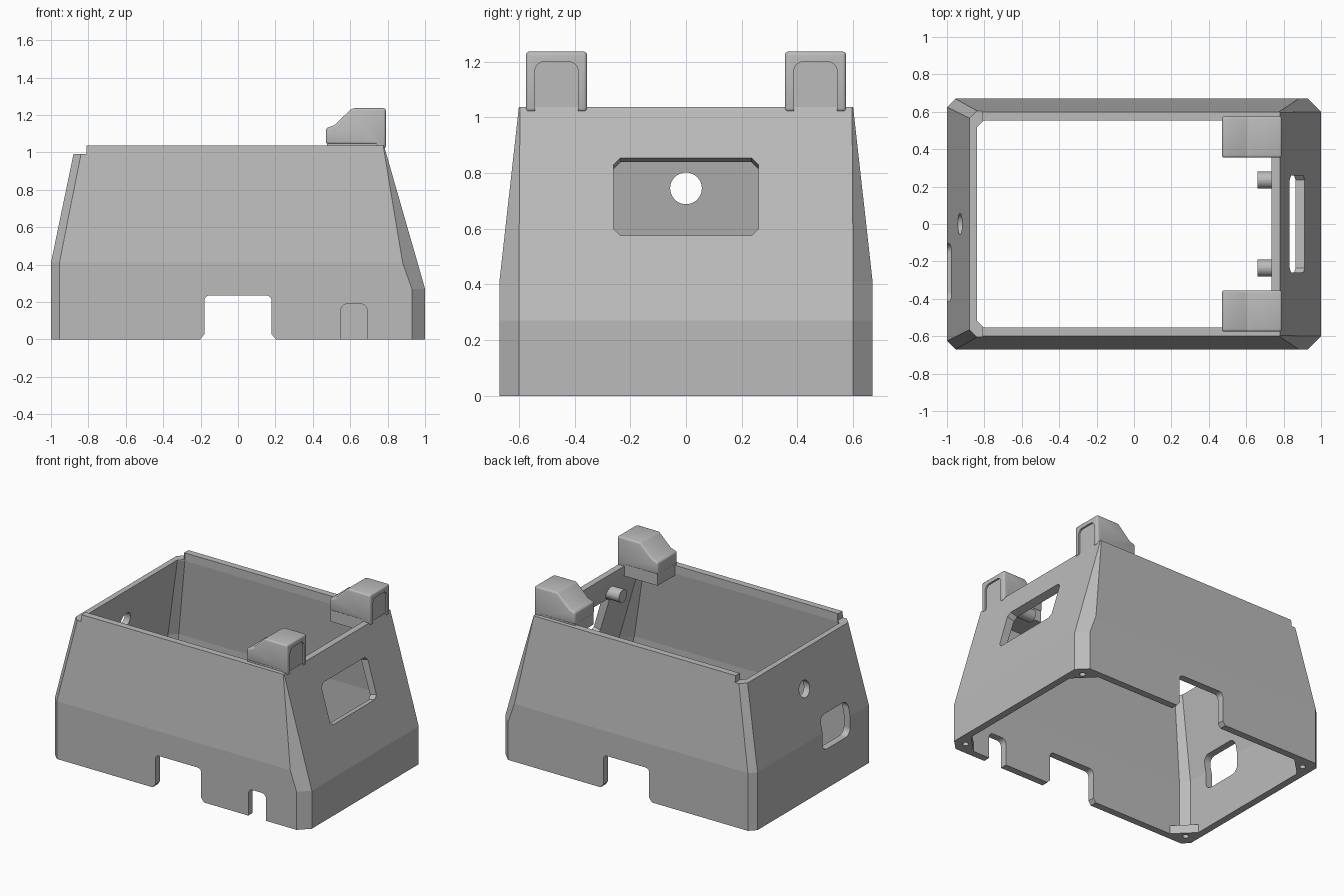
import bpy, bmesh, math
from mathutils import Vector, Matrix

if "Cube" in bpy.data.objects:
    bpy.data.objects.remove(bpy.data.objects["Cube"], do_unlink=True)

grey = bpy.data.materials.new("plain grey")
grey.use_nodes = True
grey.diffuse_color = (0.5, 0.5, 0.5, 1)
grey.node_tree.nodes["Principled BSDF"].inputs["Base Color"].default_value = (0.5, 0.5, 0.5, 1)


def loft(name, rings):
    """Closed solid through a stack of rings with equal point counts."""
    bm = bmesh.new()
    loops = [[bm.verts.new(p) for p in ring] for ring in rings]
    n = len(loops[0])
    for a, b in zip(loops, loops[1:]):
        for i in range(n):
            j = (i + 1) % n
            bm.faces.new((a[i], a[j], b[j], b[i]))
    bm.faces.new(loops[0])
    bm.faces.new(loops[-1])
    bmesh.ops.recalc_face_normals(bm, faces=bm.faces)
    mesh = bpy.data.meshes.new(name)
    bm.to_mesh(mesh)
    bm.free()
    mesh.materials.append(grey)
    obj = bpy.data.objects.new(name, mesh)
    bpy.context.collection.objects.link(obj)
    return obj


def prism(name, profile, origin, u, v, w, depth):
    """Profile in the u, v plane, extruded to both sides along w."""
    o, u, v, w = (Vector(t) for t in (origin, u, v, w))
    base = [o + u * a + v * b for a, b in profile]
    return loft(name, [[p - w * depth / 2 for p in base], [p + w * depth / 2 for p in base]])


def rounded(width, height, r, seg=6):
    pts = []
    for k, (sx, sy) in enumerate(((1, 1), (-1, 1), (-1, -1), (1, -1))):
        for i in range(seg + 1):
            a = math.pi / 2 * (k + i / seg)
            pts.append((sx * (width / 2 - r) + r * math.cos(a),
                        sy * (height / 2 - r) + r * math.sin(a)))
    return pts


def box(name, x0, x1, y0, y1, z0, z1):
    return loft(name, [[(x0, y0, z), (x1, y0, z), (x1, y1, z), (x0, y1, z)] for z in (z0, z1)])


def apply_modifiers(obj):
    bpy.context.view_layer.objects.active = obj
    for m in list(obj.modifiers):
        bpy.ops.object.modifier_apply(modifier=m.name)


def combine(obj, other, operation="DIFFERENCE"):
    m = obj.modifiers.new("cut", "BOOLEAN")
    m.operation, m.solver, m.object = operation, "EXACT", other
    apply_modifiers(obj)
    bpy.data.objects.remove(other, do_unlink=True)


def ring(z, xm, xp, y, cm, cx, cy):
    """Eight-sided outline: cm chamfers the -x corners, cx by cy the +x ones."""
    half = [(xp, y - cy), (xp - cx, y), (xm + cm, y), (xm, y - cm)]
    pts = half + [(a, -b) for a, b in reversed(half)]
    return [(a, b, z) for a, b in pts]


X, Y, Z = (1, 0, 0), (0, 1, 0), (0, 0, 1)

# Tapered shell with chamfered corners
shell = loft("shell", [
    ring(0, -1, 1, .67, .045, .07, .07),
    ring(.27, -1, 1, .67, .045, .07, .07),
    ring(.41, -1, .96, .67, .045, .08, .07),
    ring(1.037, -.87, .78, .6, .04, .004, .004)])
combine(shell, loft("cavity", [
    ring(-.05, -.95, .95, .62, .05, .07, .07),
    ring(.25, -.95, .95, .62, .05, .07, .07),
    ring(.41, -.95, .91, .62, .05, .07, .07),
    ring(.98, -.84, .735, .553, .035, .02, .02),
    ring(1.1, -.84, .735, .553, .035, .02, .02)]))

# Lower rim on the -x end
combine(shell, box("rim_step", -1.2, -.81, -1, 1, .99, 1.3))

# Cable notch through both long walls, with flared feet
combine(shell, prism("notch", rounded(.36, .47, .03), (0, 0, 0), X, Z, Y, 2))
combine(shell, prism("notch_flare", [(-.21, -.01), (.21, -.01), (.178, .03), (-.178, .03)],
                     (0, 0, 0), X, Z, Y, 2))
# Small notch in the front wall only
combine(shell, prism("small_notch", rounded(.14, .38, .035), (.62, -.65, 0), X, Z, Y, .2))

# Window cut square to the sloping +x wall
slope = math.atan(.286)
up, out = (-math.sin(slope), 0, math.cos(slope)), (math.cos(slope), 0, math.sin(slope))
combine(shell, prism("window", rounded(.52, .29, .025, 1), (.873, 0, .715), Y, up, out, .3))

# Round hole and port in the -x wall
combine(shell, prism("round_hole", rounded(.114, .114, .0569, 8), (-.93, 0, .745), Y, Z, X, .3))
combine(shell, prism("port", rounded(.31, .24, .05), (-.97, -.26, .4), Y, Z, X, .2))

# Corner bosses with screw holes
for sx in (-1, 1):
    for sy in (-1, 1):
        tri = [(sx * .96, sy * .48), (sx * .96, sy * .57), (sx * .9, sy * .63), (sx * .81, sy * .63)]
        boss = loft("corner_boss", [[(a, b, z) for a, b in tri] for z in (0, .06)])
        combine(shell, boss, "UNION")
        hole = prism("screw_hole", rounded(.04, .04, .0199, 4),
                     (sx * .92, sy * .582, 0), X, Y, Z, .09)
        combine(shell, hole)

for s, side in ((-1, "front"), (1, "back")):
    # Clip head: wedge with softened edges and a shallow arched recess
    yc = s * .465
    head = prism("clip_head_" + side,
                 [(.47, 1.045), (.47, 1.13), (.515, 1.145), (.61, 1.236),
                  (.79, 1.236), (.79, 1.02), (.74, 1.02), (.74, 1.045)],
                 (0, yc, 0), X, Z, Y, .22)
    bevel = head.modifiers.new("soft_edges", "BEVEL")
    bevel.width, bevel.segments, bevel.limit_method = .014, 3, "ANGLE"
    bevel.angle_limit = math.radians(35)
    apply_modifiers(head)
    combine(head, prism("recess", rounded(.155, .4, .035), (.79, yc, 1.0), Y, Z, X, .024))
    # Clip base reaching into the shell
    box("clip_base_" + side, .475, .765, yc - .105, yc + .105, .965, 1.06)
    # Peg on the inside of the +x wall
    peg = prism("peg_" + side, rounded(.09, .09, .0449, 6), (.72, s * .235, .89), Y, Z, X, .12)
    for obj in (head, peg):
        bpy.ops.object.select_all(action="DESELECT")
        obj.select_set(True)
        bpy.context.view_layer.objects.active = obj
        bpy.ops.object.shade_smooth_by_angle(angle=math.radians(32))
